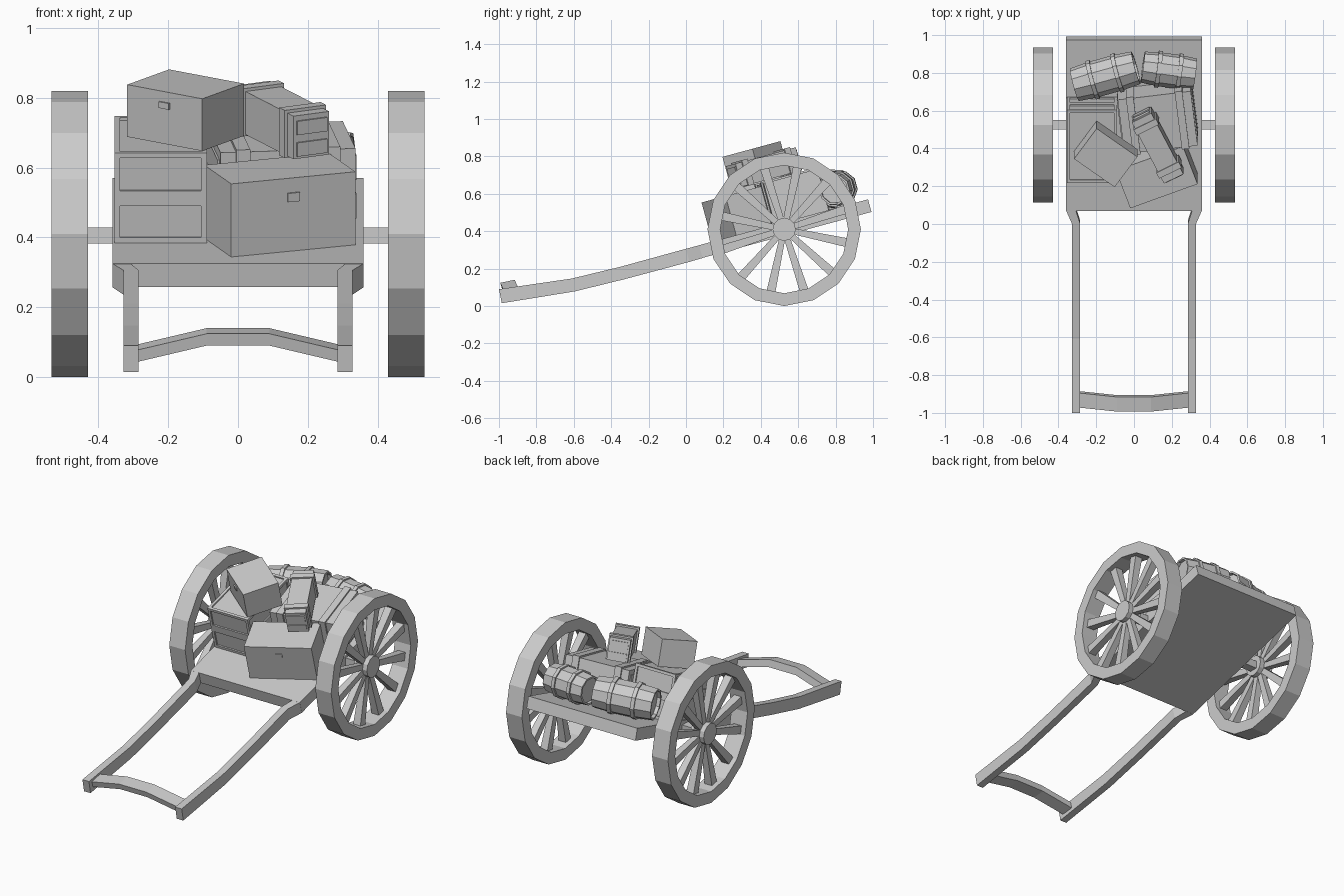
import bpy, bmesh, math
from mathutils import Matrix, Vector

if "Cube" in bpy.data.objects:
    bpy.data.objects.remove(bpy.data.objects["Cube"])

# Tilted bed frame: local x across, y up the slope, z normal to the bed
TILT = math.radians(15.2)
BED = Matrix.Translation((0, 0.07, 0.325)) @ Matrix.Rotation(TILT, 4, 'X')


def finish(name, bm, mat=None):
    if mat:
        bm.transform(mat)
    bmesh.ops.recalc_face_normals(bm, faces=bm.faces)
    me = bpy.data.meshes.new(name)
    bm.to_mesh(me)
    bm.free()
    ob = bpy.data.objects.new(name, me)
    bpy.context.collection.objects.link(ob)
    return ob


def add_box(bm, lo, hi):
    lo, hi = Vector(lo), Vector(hi)
    size = hi - lo
    m = Matrix.Translation((lo + hi) / 2) @ Matrix.Diagonal((size.x, size.y, size.z, 1))
    bmesh.ops.create_cube(bm, size=1, matrix=m)


def loft(bm, rings, closed=False):
    vs = [[bm.verts.new(p) for p in r] for r in rings]
    n = len(vs[0])
    pairs = list(zip(vs, vs[1:])) + ([(vs[-1], vs[0])] if closed else [])
    for a, b in pairs:
        for i in range(n):
            j = (i + 1) % n
            bm.faces.new((a[i], a[j], b[j], b[i]))
    if not closed:
        bm.faces.new(vs[0])
        bm.faces.new(vs[-1])


def on_bed(u, v, w, deg):
    return BED @ Matrix.Translation((u, v, w)) @ Matrix.Rotation(math.radians(deg), 4, 'Z')


def circle(x, r, n, off=0.0):
    return [(x, r * math.cos(off + math.tau * i / n), r * math.sin(off + math.tau * i / n))
            for i in range(n)]


# Bed plate
bm = bmesh.new()
add_box(bm, (-0.36, 0, -0.07), (0.36, 0.936, 0))
finish("bed", bm, BED)

# Pull shafts: inner x, outer x, y/z of top, y/z of bottom
shaft = [(0.285, 0.328, -1.0, 0.09, -0.985, 0.015),
         (0.285, 0.328, -0.61, 0.147, -0.595, 0.078),
         (0.285, 0.328, -0.35, 0.21, -0.33, 0.143),
         (0.285, 0.328, 0.0, 0.306, 0.018, 0.236),
         (0.308, 0.36, 0.072, 0.325, 0.09, 0.257)]
for side, s in (("left", -1), ("right", 1)):
    bm = bmesh.new()
    loft(bm, [[(s * a, yt, zt), (s * b, yt, zt), (s * b, yb, zb), (s * a, yb, zb)]
              for a, b, yt, zt, yb, zb in shaft])
    finish(side + "_shaft", bm)

# Bowed handle bar
bm = bmesh.new()
loft(bm, [[(x, y, z + 0.034), (x, y + 0.077, z + 0.05), (x, y + 0.087, z + 0.008), (x, y + 0.01, z)]
          for x, y, z in ((-0.29, -0.972, 0.043), (-0.09, -0.993, 0.09),
                          (0.09, -0.993, 0.09), (0.29, -0.972, 0.043))])
finish("handle_bar", bm)

# Axle
HUB_Y, HUB_Z = 0.525, 0.41
bm = bmesh.new()
add_box(bm, (-0.45, -0.025, -0.027), (0.45, 0.025, 0.018))
finish("axle", bm, Matrix.Translation((0, HUB_Y, HUB_Z)))

# Wheels: rim, hub and spokes
for side, s in (("left", -1), ("right", 1)):
    place = Matrix.Translation((s * 0.4825, HUB_Y, HUB_Z))
    bm = bmesh.new()
    loft(bm, [circle(-0.0525, 0.41, 16), circle(0.0525, 0.41, 16),
              circle(0.0525, 0.342, 16), circle(-0.0525, 0.342, 16)], closed=True)
    finish(side + "_wheel_rim", bm, place)
    bm = bmesh.new()
    loft(bm, [circle(-0.045, 0.062, 12), circle(0.045, 0.062, 12)])
    finish(side + "_wheel_hub", bm, place)
    bm = bmesh.new()
    for i in range(12):
        r = Matrix.Rotation(math.radians(18 + 30 * i), 3, 'X')
        loft(bm, [[r @ Vector((x * h, d, z * h)) for x, z in ((-1, -1), (1, -1), (1, 1), (-1, 1))]
                  for d, h in ((0.05, 0.016), (0.35, 0.024))])
    finish(side + "_wheel_spokes", bm, place)


# Plain chests with a small latch
def chest(name, size, mat):
    l, d, h = size
    bm = bmesh.new()
    add_box(bm, (-l / 2, -d / 2, 0), (l / 2, d / 2, h))
    add_box(bm, (-0.018, -d / 2 - 0.006, h * 0.68), (0.018, -d / 2, h * 0.8))
    finish(name, bm, mat)


chest("large_chest", (0.38, 0.22, 0.217), on_bed(0.12, 0.242, 0, 20.5))
chest("small_chest", (0.265, 0.205, 0.155), on_bed(-0.15, 0.405, 0.268, -35.8))

# Framed crate: recessed core with edge bars and middle rails
L, D, H, B = 0.265, 0.40, 0.268, 0.016
bm = bmesh.new()
add_box(bm, (-L / 2 + 0.008, -D / 2 + 0.008, 0.008), (L / 2 - 0.008, D / 2 - 0.008, H - 0.008))
for i in (-1, 1):
    for j in (-1, 1):
        x, y, z = i * (L - B) / 2, j * (D - B) / 2, (H - B) / 2
        h = B / 2
        add_box(bm, (x - h, y - h, 0), (x + h, y + h, H))
        zc = H / 2 + j * z
        add_box(bm, (x - h, -D / 2, zc - h), (x + h, D / 2, zc + h))
        yc, zc = i * (D - B) / 2, H / 2 + j * z
        add_box(bm, (-L / 2, yc - h, zc - h), (L / 2, yc + h, zc + h))
    add_box(bm, (-L / 2, i * (D - B) / 2 - B / 2, 0.11), (L / 2, i * (D - B) / 2 + B / 2, 0.155))
    add_box(bm, (i * (L - B) / 2 - B / 2, -D / 2, 0.11), (i * (L - B) / 2 + B / 2, D / 2, 0.155))
finish("framed_crate", bm, on_bed(-0.222, 0.425, 0, 0))


# Strapped cases: box with raised bands near both ends
def strapped_case(name, size, band, inset, mat):
    l, d, h = size
    bm = bmesh.new()
    add_box(bm, (-l / 2, -d / 2, 0), (l / 2, d / 2, h))
    e = 0.009
    for s in (-1, 1):
        c = s * (l / 2 - inset)
        add_box(bm, (c - band / 2, -d / 2 - e, -e / 2), (c + band / 2, d / 2 + e, h + e))
    # end panel slats
    for s in (-1, 1):
        for z in (0.22, 0.72):
            x = s * l / 2
            add_box(bm, (x - 0.006, -d * 0.42, h * z - h * 0.16), (x + 0.006, d * 0.42, h * z + h * 0.16))
    finish(name, bm, mat)


strapped_case("middle_case", (0.39, 0.30, 0.228), 0.04, 0.065, on_bed(0.125, 0.545, 0, 7))
strapped_case("top_case", (0.375, 0.115, 0.128), 0.035, 0.055, on_bed(0.125, 0.443, 0.242, -63))


# Barrels: faceted bulging body, recessed ends, two hoops
def barrel(name, length, r, mat):
    h, n = length / 2, 10
    off = math.pi / n
    bm = bmesh.new()
    prof = [(-h + 0.02, 0.8), (-h, 0.8), (-h, 0.92), (-h * 0.4, 1), (h * 0.4, 1),
            (h, 0.92), (h, 0.8), (h - 0.02, 0.8)]
    loft(bm, [circle(x, r * k, n, off) for x, k in prof])
    for c in (-h * 0.4, h * 0.4):
        loft(bm, [circle(c - 0.011, r * 0.9, n, off), circle(c - 0.011, r * 1.09, n, off),
                  circle(c + 0.011, r * 1.09, n, off), circle(c + 0.011, r * 0.9, n, off)], closed=True)
    finish(name, bm, mat)


barrel("left_barrel", 0.34, 0.097, on_bed(-0.153, 0.765, 0.1, 16))
barrel("right_barrel", 0.28, 0.09, on_bed(0.185, 0.795, 0.096, -8))
